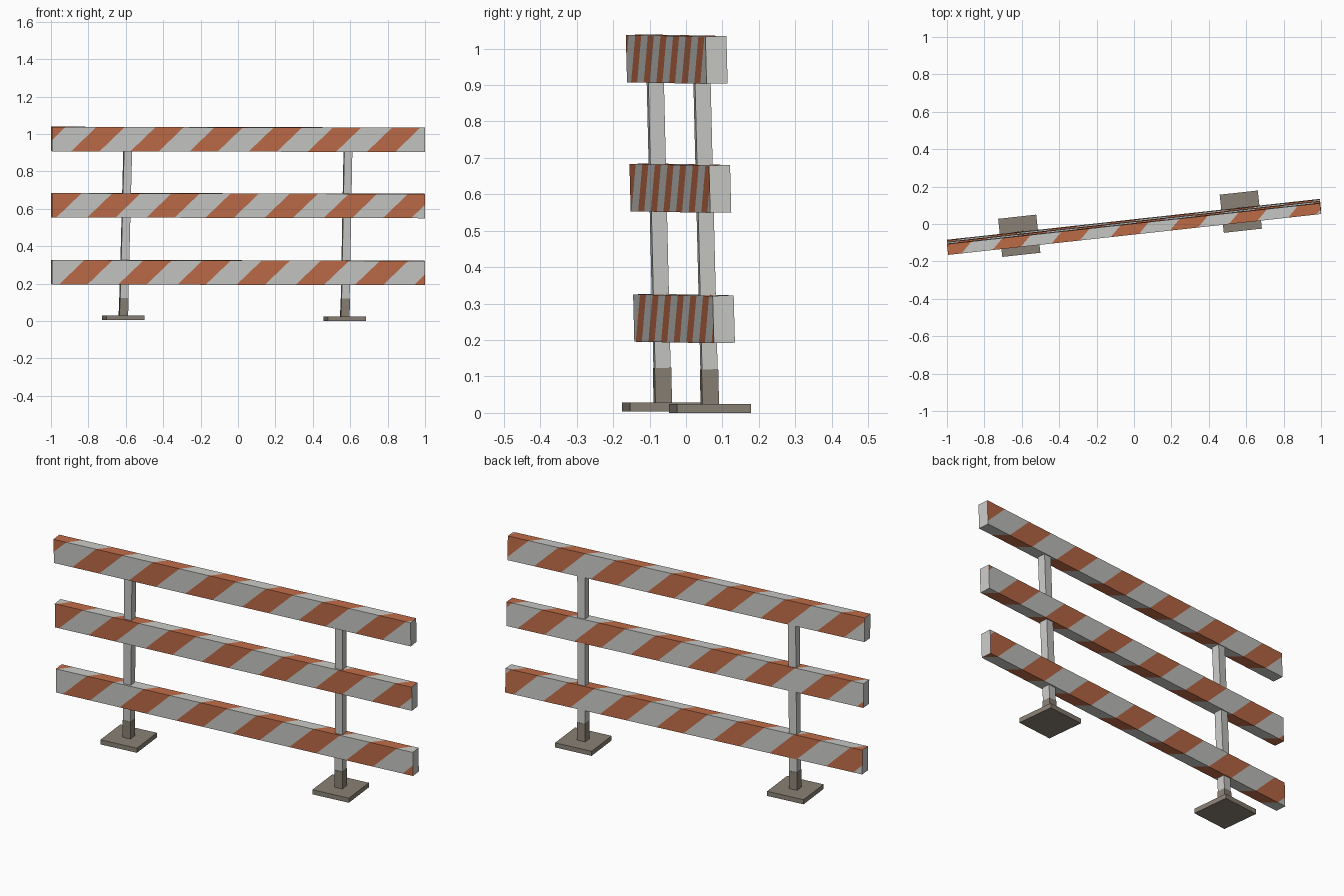
import bpy, bmesh, math
from mathutils import Matrix, Vector

if "Cube" in bpy.data.objects:
    bpy.data.objects.remove(bpy.data.objects["Cube"])

YAW, LEAN = math.radians(6.25), math.radians(1.5)
LENGTH, THICK, HIGH = 2.006, 0.058, 0.130
PERIOD, STRIPE, SLOPE = 0.318, 0.152, 1.04


def material(name, rgb):
    m = bpy.data.materials.new(name)
    m.diffuse_color = (*rgb, 1)
    m.use_nodes = True
    m.node_tree.nodes["Principled BSDF"].inputs["Base Color"].default_value = m.diffuse_color
    return m


GREY = material("light_grey", (0.58, 0.58, 0.56))
ORANGE = material("orange", (0.52, 0.15, 0.065))
BROWN = material("base_brown", (0.255, 0.22, 0.178))


def finish(bm, name, mats, matrix):
    mesh = bpy.data.meshes.new(name)
    bm.to_mesh(mesh)
    bm.free()
    for m in mats:
        mesh.materials.append(m)
    ob = bpy.data.objects.new(name, mesh)
    ob.matrix_world = matrix
    bpy.context.collection.objects.link(ob)


def placed(loc, rx=0.0, ry=0.0):
    return (Matrix.Translation(loc) @ Matrix.Rotation(YAW, 4, 'Z')
            @ Matrix.Rotation(rx, 4, 'X') @ Matrix.Rotation(ry, 4, 'Y'))


def box(name, sx, sy, z0, z1, mat, matrix):
    bm = bmesh.new()
    bmesh.ops.create_cube(bm, size=1)
    for v in bm.verts:
        v.co = Vector((v.co.x * sx, v.co.y * sy, z0 + (v.co.z + 0.5) * (z1 - z0)))
    finish(bm, name, [mat], matrix)


def fold(u, p):
    # wraps the flat striped sheet around front, top, back and bottom
    h, t = HIGH, THICK
    if p <= h:
        return Vector((u, -t / 2, p - h / 2))
    if p <= h + t:
        return Vector((u, p - h - t / 2, h / 2))
    if p <= 2 * h + t:
        return Vector((u, t / 2, h / 2 - (p - h - t)))
    return Vector((u, t / 2 - (p - 2 * h - t), -h / 2))


def board(name, loc, stripe_end):
    h, t, half = HIGH, THICK, LENGTH / 2
    total = 2 * (h + t)
    bm = bmesh.new()
    bm.faces.new([bm.verts.new((u, p, 0)) for u, p in
                  ((-half, 0), (half, 0), (half, total), (-half, total))])

    def cut(co, no):
        bmesh.ops.bisect_plane(bm, geom=bm.verts[:] + bm.edges[:] + bm.faces[:],
                               plane_co=co, plane_no=no, dist=1e-5)

    # fold lines, then diagonal stripe edges
    for p in (h, h + t, 2 * h + t):
        cut((0, p, 0), (0, 1, 0))
    for k in range(-3, 10):
        for e in (stripe_end, stripe_end - STRIPE):
            cut((e + k * PERIOD, h, 0), Vector((1, -SLOPE, 0)).normalized())
    for f in bm.faces:
        c = f.calc_center_median()
        d = (stripe_end - (c.x - (c.y - h) * SLOPE)) % PERIOD
        f.material_index = 1 if d < STRIPE else 0
    for v in bm.verts:
        v.co = fold(v.co.x, v.co.y)
    # plain end caps
    for x in (-half, half):
        ring = [(-t / 2, -h / 2), (t / 2, -h / 2), (t / 2, h / 2), (-t / 2, h / 2)]
        if x < 0:
            ring.reverse()
        bm.faces.new([bm.verts.new((x, y, z)) for y, z in ring])
    finish(bm, name, [GREY, ORANGE], placed(loc, LEAN, math.radians(0.12)))


# three striped boards
board("top_board", (0, -0.0255, 0.971), -0.931)
board("middle_board", (0, -0.0155, 0.617), -0.845)
board("bottom_board", (0, -0.0055, 0.259), -0.678)

# posts with sleeves and foot plates
for side, x, y, z, tilt in (("left", -0.6135, -0.063, 0.004, 1.35),
                            ("right", 0.571, 0.066, 0.0, 0.9)):
    m = placed((x, y, z), LEAN, math.radians(tilt))
    box(side + "_post", 0.043, 0.043, 0.015, 1.0, GREY, m)
    box(side + "_sleeve", 0.046, 0.046, 0.015, 0.12, BROWN, m)
    box(side + "_foot_plate", 0.205, 0.205, 0.0, 0.025, BROWN, placed((x, y, z)))
